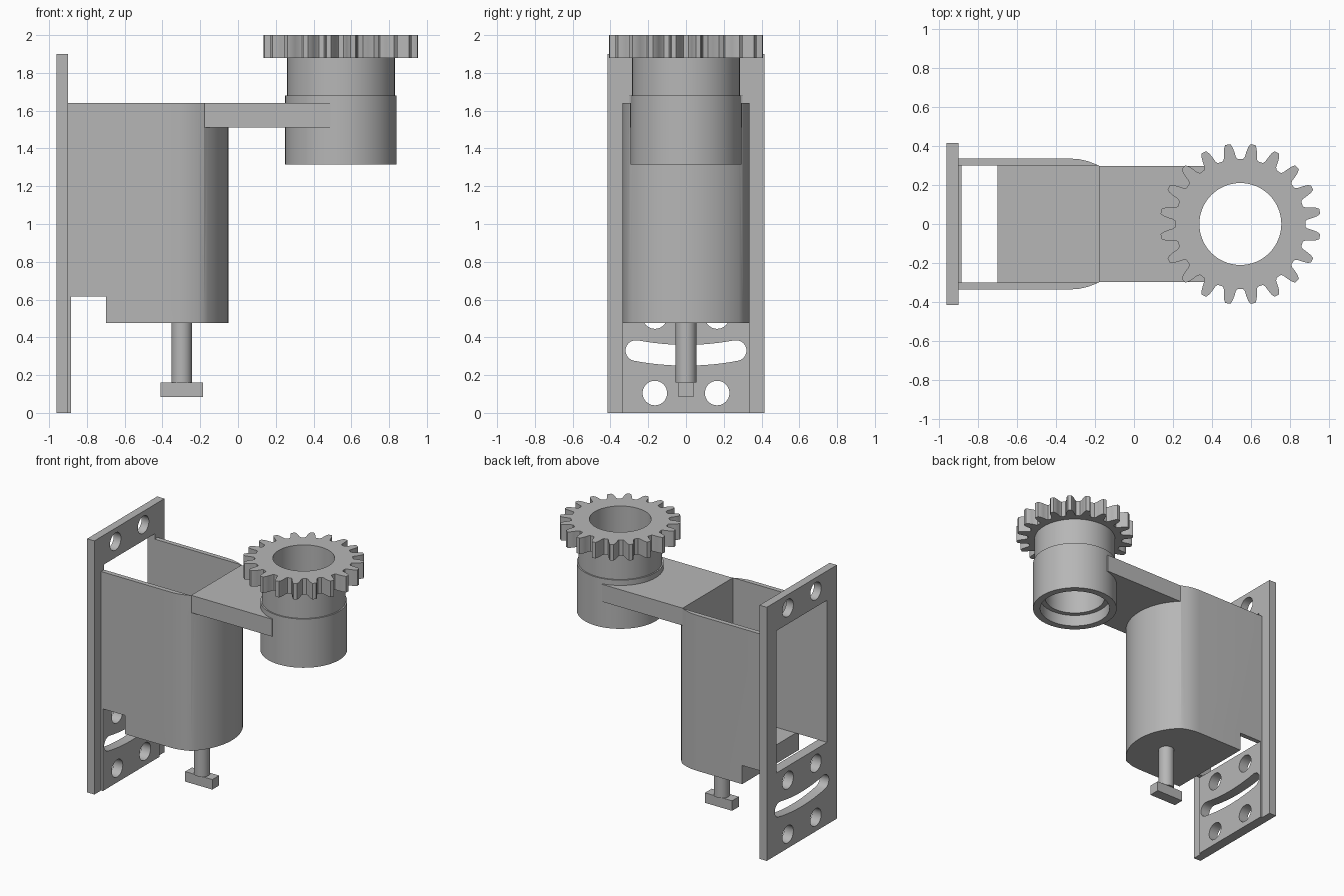
import bpy, bmesh, math
from mathutils import Matrix

cube = bpy.data.objects.get("Cube")
if cube:
    bpy.data.objects.remove(cube, do_unlink=True)

grey = bpy.data.materials.new("plain_grey")
grey.use_nodes = True
GREY = (0.47, 0.47, 0.47, 1)
grey.diffuse_color = GREY
grey.node_tree.nodes["Principled BSDF"].inputs["Base Color"].default_value = GREY


def finish(name, bm):
    bmesh.ops.recalc_face_normals(bm, faces=bm.faces)
    me = bpy.data.meshes.new(name)
    bm.to_mesh(me)
    bm.free()
    me.materials.append(grey)
    ob = bpy.data.objects.new(name, me)
    bpy.context.collection.objects.link(ob)
    return ob


def box(name, x, y, z):
    bm = bmesh.new()
    bmesh.ops.create_cube(bm, size=1)
    for v in bm.verts:
        for i, (a, b) in enumerate((x, y, z)):
            v.co[i] = a if v.co[i] < 0 else b
    return finish(name, bm)


def prism(name, pts, lo, hi, axis="z"):
    """Extrude an outline: (x, y) along z, or (y, z) along x."""
    bm = bmesh.new()
    place = (lambda a, b: (a, b, lo)) if axis == "z" else (lambda a, b: (lo, a, b))
    face = bm.faces.new([bm.verts.new(place(a, b)) for a, b in pts])
    out = bmesh.ops.extrude_face_region(bm, geom=[face])["geom"]
    for v in out:
        if isinstance(v, bmesh.types.BMVert):
            v.co["xyz".index(axis)] = hi
    return finish(name, bm)


def circle(cx, cy, r, n=40, start=0, end=2 * math.pi):
    return [(cx + r * math.cos(start + (end - start) * i / n),
             cy + r * math.sin(start + (end - start) * i / n)) for i in range(n)]


def cut(ob, *cutters):
    """Subtract the cutters, bake the result and remove them."""
    for c in cutters:
        c.hide_render = True
        m = ob.modifiers.new("cut", "BOOLEAN")
        m.operation, m.solver, m.object = "DIFFERENCE", "EXACT", c
    dg = bpy.context.evaluated_depsgraph_get()
    me = bpy.data.meshes.new_from_object(ob.evaluated_get(dg))
    ob.modifiers.clear()
    ob.data = me
    for c in cutters:
        bpy.data.objects.remove(c, do_unlink=True)
    return ob


# Shapes cut through the mounting plate
def plate_holes(heights):
    return [prism("hole_cutter", circle(s * 0.165, z, 0.065), -1.1, -0.8, "x")
            for z in heights for s in (-1, 1)]


def slot_cutter():
    big, r, half = 1.42, 0.055, 0.188
    cz = 0.305 + big
    pts = []
    for rad, sign in ((big + r, 1), (big - r, -1)):
        for i in range(13):
            a = sign * half * (i / 6 - 1)
            pts.append((rad * math.sin(a), cz - rad * math.cos(a)))
        a = sign * half
        ey, ez = big * math.sin(a), cz - big * math.cos(a)
        for i in range(1, 10):   # rounded end
            t = a - math.pi / 2 + (math.pi * i / 10 if sign > 0 else math.pi + math.pi * i / 10)
            pts.append((ey + r * math.cos(t), ez + r * math.sin(t)))
    return prism("slot_cutter", pts, -1.1, -0.8, "x")


# Mounting plate with window, and the raised pad on its lower part
plate = box("mounting_plate", (-0.96, -0.90), (-0.415, 0.415), (0, 1.90))
cut(plate, box("window_cutter", (-1.1, -0.8), (-0.30, 0.30), (0.615, 1.68)),
    slot_cutter(), *plate_holes((0.105, 0.51, 1.80)))
pad = box("lower_pad", (-0.901, -0.885), (-0.335, 0.335), (0, 0.615))
cut(pad, slot_cutter(), *plate_holes((0.105, 0.51)))

# Hollow housing with rounded front
side = [(-0.90, 0.335), (-0.32, 0.335), (-0.28, 0.332), (-0.24, 0.323), (-0.21, 0.312)]
R = 0.411
a0 = math.asin(0.30 / R)
nose = [(-0.05 - R + R * math.cos(a), R * math.sin(a))
        for a in (a0 - 2 * a0 * i / 24 for i in range(25))]
housing = prism("housing", side + nose + [(x, -y) for x, y in reversed(side)], 0.475, 1.64)
cut(housing, box("pocket_cutter", (-1.1, -0.18), (-0.30, 0.30), (0.615, 2)),
    box("notch_cutter", (-1.1, -0.70), (-0.5, 0.5), (0.3, 0.615)))

# Arm reaching out to the collar
CX = 0.545
arm = box("arm", (-0.18, 0.49), (-0.297, 0.297), (1.51, 1.64))
cut(arm, prism("arm_cutter", circle(CX, 0, 0.26), 1.3, 1.9))

# Stepped collar, turned from a profile
bm = bmesh.new()
prof = [(0.21, 1.40), (0.245, 1.40), (0.245, 1.315), (0.295, 1.315),
        (0.295, 1.68), (0.285, 1.68), (0.285, 1.89), (0.21, 1.89)]
vs = [bm.verts.new((r, 0, z)) for r, z in prof]
es = [bm.edges.new((vs[i], vs[(i + 1) % len(vs)])) for i in range(len(vs))]
bmesh.ops.spin(bm, geom=vs + es, cent=(0, 0, 0), axis=(0, 0, 1),
               angle=2 * math.pi, steps=64)
bmesh.ops.remove_doubles(bm, verts=bm.verts, dist=1e-5)
bmesh.ops.transform(bm, matrix=Matrix.Translation((CX, 0, 0)), verts=bm.verts)
collar = finish("collar", bm)

# Gear with twenty rounded teeth
tooth = [(-6.6, 0.333), (-5.2, 0.345), (-4.2, 0.372), (-3.2, 0.395), (-1.8, 0.412),
         (1.8, 0.412), (3.2, 0.395), (4.2, 0.372), (5.2, 0.345), (6.6, 0.333)]
outline = []
for k in range(20):
    for d, r in tooth:
        a = math.radians(9 + 18 * k + d)
        outline.append((CX + r * math.cos(a), r * math.sin(a)))
gear = prism("gear", outline, 1.88, 2.0)
cut(gear, prism("bore_cutter", circle(CX, 0, 0.21, 64), 1.7, 2.2))

# Stem and foot under the housing
stem = prism("stem", circle(-0.298, 0, 0.055), 0.16, 0.48)
foot = box("foot", (-0.41, -0.185), (-0.04, 0.04), (0.085, 0.16))

# Smooth shading on curved parts
bpy.ops.object.select_all(action="DESELECT")
for ob in (plate, pad, housing, collar, gear, stem):
    ob.select_set(True)
bpy.context.view_layer.objects.active = housing
bpy.ops.object.shade_smooth_by_angle(angle=math.radians(25))
